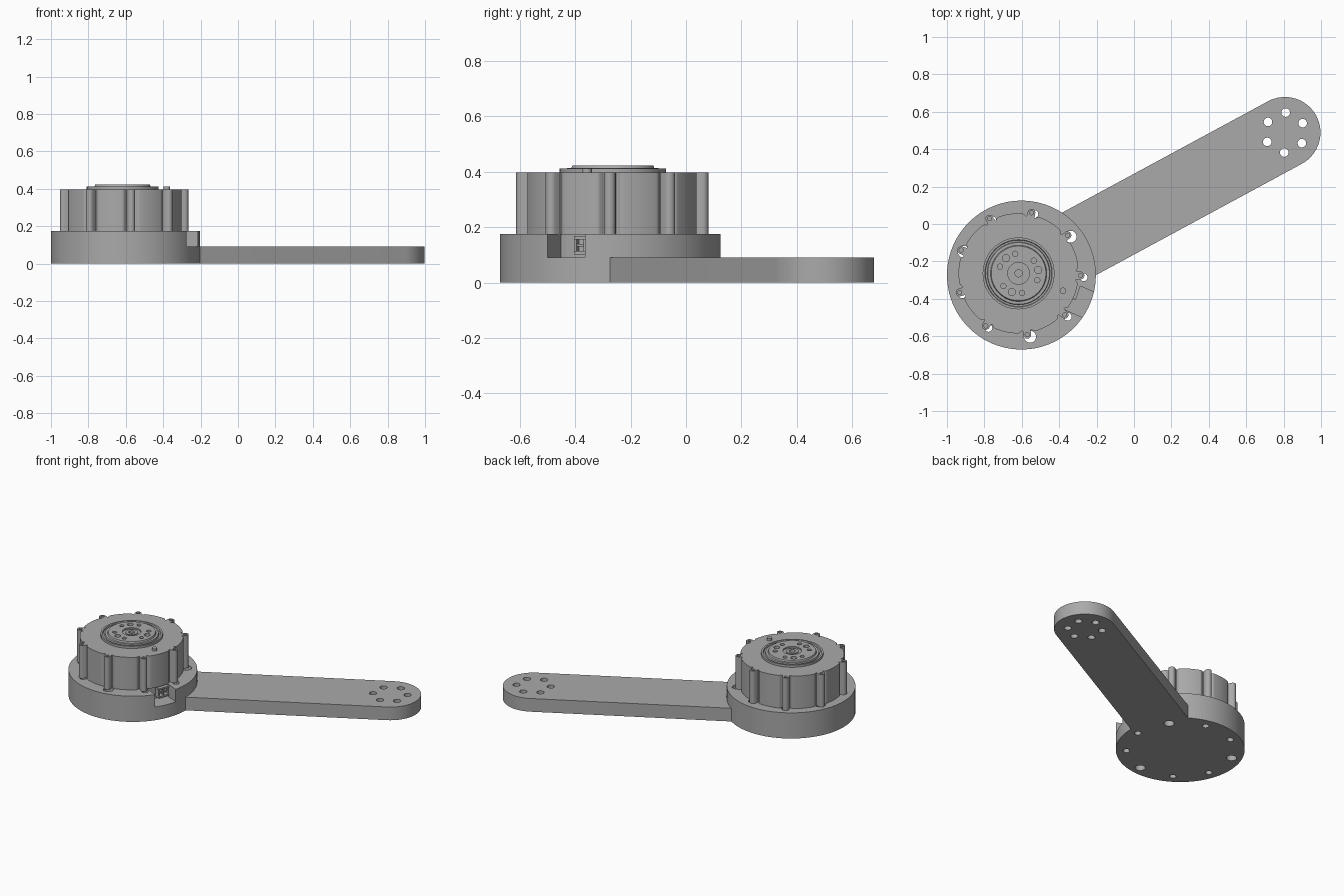
import bpy, bmesh, math
from mathutils import Matrix, Vector

cube = bpy.data.objects.get("Cube")
if cube:
    bpy.data.objects.remove(cube)

grey = bpy.data.materials.new("plain grey")
grey.use_nodes = True
COLOUR = (0.4, 0.4, 0.4, 1)
grey.diffuse_color = COLOUR
grey.node_tree.nodes["Principled BSDF"].inputs["Base Color"].default_value = COLOUR

BASE = Vector((-0.602, -0.273))
MOTOR = Vector((-0.617, -0.264))
TIP = Vector((0.807, 0.489))


def polar(centre, radius, degrees):
    a = math.radians(degrees)
    return centre + radius * Vector((math.cos(a), math.sin(a)))


def add_prism(bm, outline, z0, z1):
    """Extrude a counter-clockwise outline from z0 to z1."""
    low = [bm.verts.new((p[0], p[1], z0)) for p in outline]
    high = [bm.verts.new((p[0], p[1], z1)) for p in outline]
    bm.faces.new(low[::-1])
    bm.faces.new(high)
    n = len(low)
    for i in range(n):
        j = (i + 1) % n
        bm.faces.new((low[i], low[j], high[j], high[i]))


def circle(centre, radius, sides=24):
    return [polar(centre, radius, 360 * i / sides) for i in range(sides)]


def turned_box(centre, degrees, near, far, width, shift=0):
    """Rectangle lying along a spoke from a centre."""
    d = polar(Vector((0, 0)), 1, degrees)
    s = Vector((-d.y, d.x))
    a, b = shift - width / 2, shift + width / 2
    return [centre + d * u + s * v for u, v in ((near, a), (far, a), (far, b), (near, b))]


def make(name, prisms):
    bm = bmesh.new()
    for outline, z0, z1 in prisms:
        add_prism(bm, outline, z0, z1)
    return finish(name, bm)


def finish(name, bm):
    bmesh.ops.recalc_face_normals(bm, faces=bm.faces)
    mesh = bpy.data.meshes.new(name)
    bm.to_mesh(mesh)
    bm.free()
    mesh.materials.append(grey)
    ob = bpy.data.objects.new(name, mesh)
    bpy.context.collection.objects.link(ob)
    return ob


def activate(ob):
    bpy.ops.object.select_all(action='DESELECT')
    ob.select_set(True)
    bpy.context.view_layer.objects.active = ob


def combine(ob, other, operation):
    mod = ob.modifiers.new("combine", 'BOOLEAN')
    mod.operation, mod.solver, mod.object = operation, 'EXACT', other
    activate(ob)
    bpy.ops.object.modifier_apply(modifier=mod.name)
    bpy.data.objects.remove(other)


def smooth(ob):
    activate(ob)
    bpy.ops.object.shade_smooth_by_angle(angle=math.radians(30))


# Round base joined to the long arm
mount = make("base_and_arm", [(circle(BASE, 0.398, 96), 0, 0.175)])
along = math.degrees(math.atan2(*(TIP - BASE).yx))
stadium = [polar(TIP, 0.19, along - 90 + 180 * i / 32) for i in range(33)]
stadium += [polar(BASE, 0.19, along + 90), polar(BASE, 0.19, along - 90)]
combine(mount, make("arm_blank", [(stadium, 0, 0.09)]), 'UNION')

# Bolt holes through the base, every third one wide, and the arm end holes
LUGS = [-2 + 40 * i for i in range(9)]
holes = []
for i, a in enumerate(LUGS):
    holes.append((circle(polar(BASE, 0.333, a), 0.032 if i % 3 == 1 else 0.021), -0.1, 0.3))
for i in range(6):
    holes.append((circle(polar(TIP, 0.107, 30 + 60 * i - 2), 0.023), -0.1, 0.3))
combine(mount, make("hole_cutter", holes), 'DIFFERENCE')

# Cable slot in the rim
slot = turned_box(BASE, -24, 0.24, 0.6, 0.148)
combine(mount, make("slot_cutter", [(slot, 0.09, 0.3)]), 'DIFFERENCE')
smooth(mount)


# Motor housing with nine screw lugs
def housing_radius(degrees):
    off = min(abs((degrees - a + 180) % 360 - 180) for a in LUGS)
    r = 0.321 - 0.013 * math.exp(-((off - 4.5) / 2) ** 2)
    side = 0.331 * math.sin(math.radians(off))
    if side < 0.021:
        lug = 0.331 * math.cos(math.radians(off)) + math.sqrt(0.021 ** 2 - side ** 2)
        r = max(r, lug)
    return r


outline = [polar(MOTOR, housing_radius(i / 2), i / 2) for i in range(720)]
housing = make("motor_housing", [(outline, 0.174, 0.397)])
screws = [(circle(polar(MOTOR, 0.331, a), 0.011, 16), 0.3, 0.5) for a in LUGS]
screws.append((circle(MOTOR, 0.15, 64), 0.38, 0.5))
combine(housing, make("screw_cutter", screws), 'DIFFERENCE')
smooth(housing)
make("motor_core", [(circle(MOTOR, 0.3, 64), 0.089, 0.176)])

# Output hub, turned from a stepped profile
PROFILE = [(0, 0.375), (0.192, 0.375), (0.192, 0.412), (0.18, 0.412), (0.177, 0.404),
           (0.168, 0.404), (0.165, 0.413), (0.15, 0.413), (0.146, 0.423), (0.058, 0.423),
           (0.058, 0.414), (0.038, 0.414), (0.038, 0.42), (0.019, 0.42), (0.019, 0.404), (0, 0.404)]
bm = bmesh.new()
verts = [bm.verts.new((r, 0, z)) for r, z in PROFILE]
edges = [bm.edges.new(pair) for pair in zip(verts, verts[1:])]
bmesh.ops.spin(bm, geom=verts + edges, cent=(0, 0, 0), axis=(0, 0, 1),
               angle=math.tau, steps=72)
bmesh.ops.remove_doubles(bm, verts=bm.verts, dist=0.0002)
bmesh.ops.transform(bm, matrix=Matrix.Translation(MOTOR.to_3d()), verts=bm.verts)
hub = finish("output_hub", bm)

# Three dowel holes, each with a threaded hole on either side
dimples = []
for a in (10, 130, 250):
    for turn, r in ((0, 0.019), (30, 0.014), (-30, 0.014)):
        dimples.append((circle(polar(MOTOR, 0.106, a + turn), r, 20), 0.4, 0.5))
combine(hub, make("dimple_cutter", dimples), 'DIFFERENCE')
smooth(hub)

# Small peg on the housing top
peg = make("locating_peg", [(circle(Vector((-0.38, -0.357)), 0.017), 0.39, 0.412)])
smooth(peg)

# Cable socket inside the slot: two shelves, a back and side cheeks
shelf = turned_box(MOTOR, -18, 0.28, 0.335, 0.078)
parts = [(shelf, 0.102, 0.114), (shelf, 0.156, 0.168)]
for s in (-0.036, 0, 0.036):
    parts.append((turned_box(MOTOR, -18, 0.28, 0.328, 0.008, s), 0.112, 0.158))
parts.append((turned_box(MOTOR, -18, 0.28, 0.322, 0.07), 0.13, 0.14))
make("cable_socket", parts)
